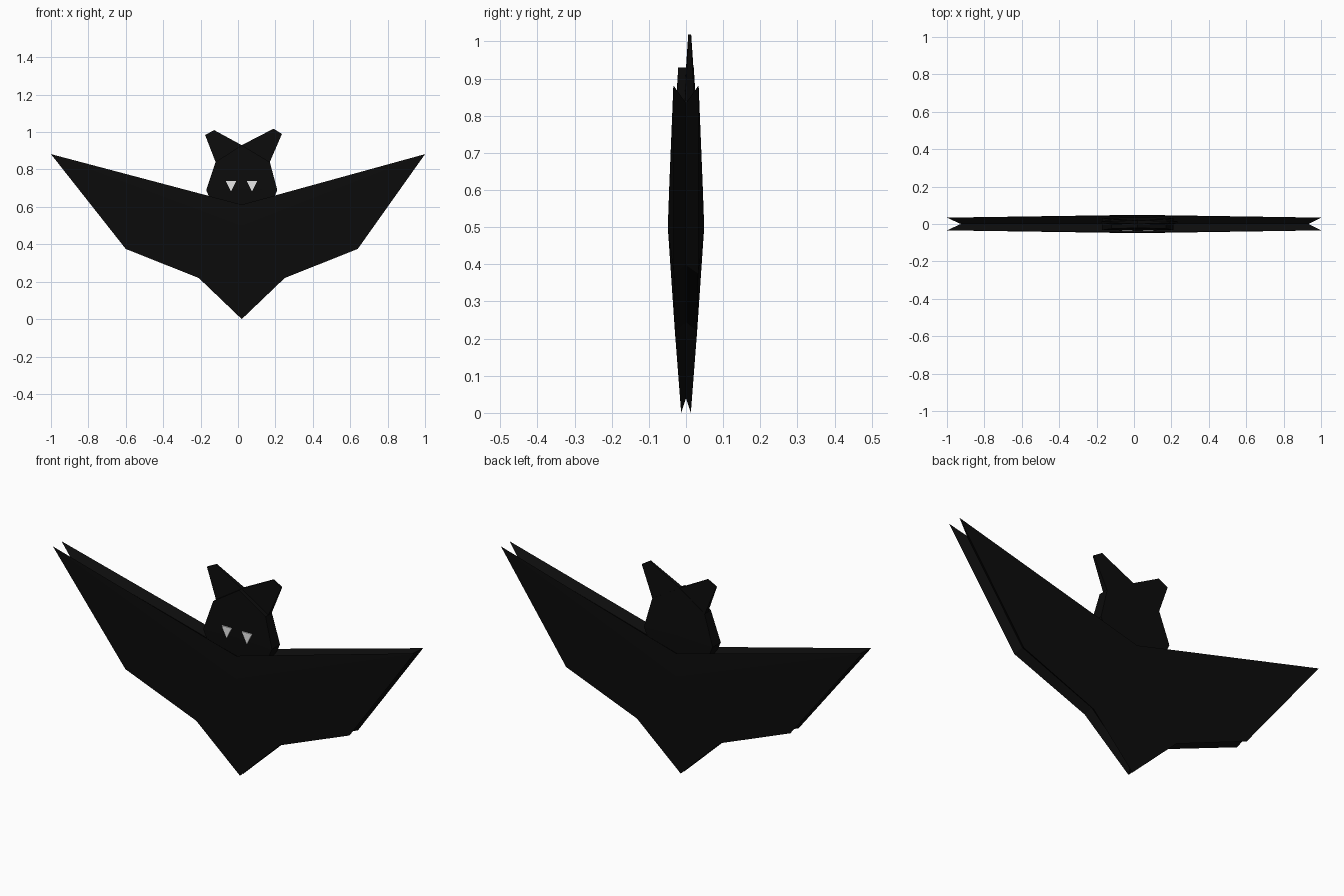
import bpy, bmesh
from mathutils import Vector

if "Cube" in bpy.data.objects:
    bpy.data.objects.remove(bpy.data.objects["Cube"])


def material(name, rgb):
    m = bpy.data.materials.new(name)
    m.diffuse_color = (*rgb, 1)
    m.use_nodes = True
    m.node_tree.nodes["Principled BSDF"].inputs["Base Color"].default_value = m.diffuse_color
    return m


black = material("bat black", (0.0035, 0.0035, 0.0035))
white = material("eye white", (0.8, 0.8, 0.8))


def inset_corner(a, b, c, d):
    """Move corner b of an anticlockwise outline inwards by d, mitred."""
    e1, e2 = (b - a).normalized(), (c - b).normalized()
    n1, n2 = Vector((-e1.y, e1.x)), Vector((-e2.y, e2.x))
    return b + (n1 + n2) * d / (1 + n1.dot(n2))


def slab(name, outline, mat, centre=None, groove=0.0, y0=0.0):
    """Thin slab from (x, z, half thickness) corners given anticlockwise from
    the front; optional bulged centre and grooved rim."""
    bm = bmesh.new()
    n = len(outline)
    front = [bm.verts.new((x, y0 - h, z)) for x, z, h in outline]
    back = [bm.verts.new((x, y0 + h, z)) for x, z, h in outline]
    rings = [front, back]
    if groove:
        p = [Vector((x, z)) for x, z, h in outline]
        q = [inset_corner(p[i - 1], p[i], p[(i + 1) % n], groove) for i in range(n)]
        rings.insert(1, [bm.verts.new((v.x, y0, v.y)) for v in q])
    for r, s in zip(rings, rings[1:]):
        for i in range(n):
            j = (i + 1) % n
            bm.faces.new((r[i], s[i], s[j], r[j]))
    for ring, side in ((front, -1), (back, 1)):
        if centre:
            x, z, h = centre
            c = bm.verts.new((x, y0 + side * h, z))
            for i in range(n):
                bm.faces.new((ring[i], ring[(i + 1) % n], c))
        else:
            bm.faces.new(ring)
    bmesh.ops.recalc_face_normals(bm, faces=bm.faces)
    me = bpy.data.meshes.new(name)
    bm.to_mesh(me)
    bm.free()
    me.materials.append(mat)
    ob = bpy.data.objects.new(name, me)
    bpy.context.collection.objects.link(ob)
    return ob


# Wings and body in one grooved slab
slab("wings_body", [(0.02, 0.0, 0.013), (0.25, 0.22, 0.03), (0.64, 0.375, 0.033),
                    (1.0, 0.882, 0.034), (0.02, 0.612, 0.045), (-1.0, 0.882, 0.034),
                    (-0.60, 0.375, 0.033), (-0.21, 0.22, 0.03)],
     black, centre=(0.02, 0.5, 0.049), groove=0.028)

# Head, its lower end sunk into the body
slab("head", [(-0.11, 0.55, 0.03), (0.15, 0.55, 0.03), (0.21, 0.69, 0.032),
              (0.17, 0.84, 0.025), (0.02, 0.93, 0.021), (-0.12, 0.84, 0.025),
              (-0.17, 0.69, 0.032)],
     black, centre=(0.02, 0.70, 0.035))

# Ears
slab("left_ear", [(-0.12, 0.84, 0.013), (0.02, 0.86, 0.013), (0.02, 0.93, 0.01),
                  (-0.127, 1.01, 0.004), (-0.176, 0.985, 0.004)], black, y0=0.01)
slab("right_ear", [(0.02, 0.86, 0.013), (0.17, 0.84, 0.013), (0.235, 0.99, 0.004),
                   (0.19, 1.018, 0.004), (0.02, 0.93, 0.01)], black, y0=0.01)

# Eyes as thin triangular plates
for name, x in (("left_eye", -0.037), ("right_eye", 0.075)):
    slab(name, [(x, 0.682, 0.003), (x + 0.028, 0.738, 0.003), (x - 0.028, 0.738, 0.003)],
         white, y0=-0.034)
